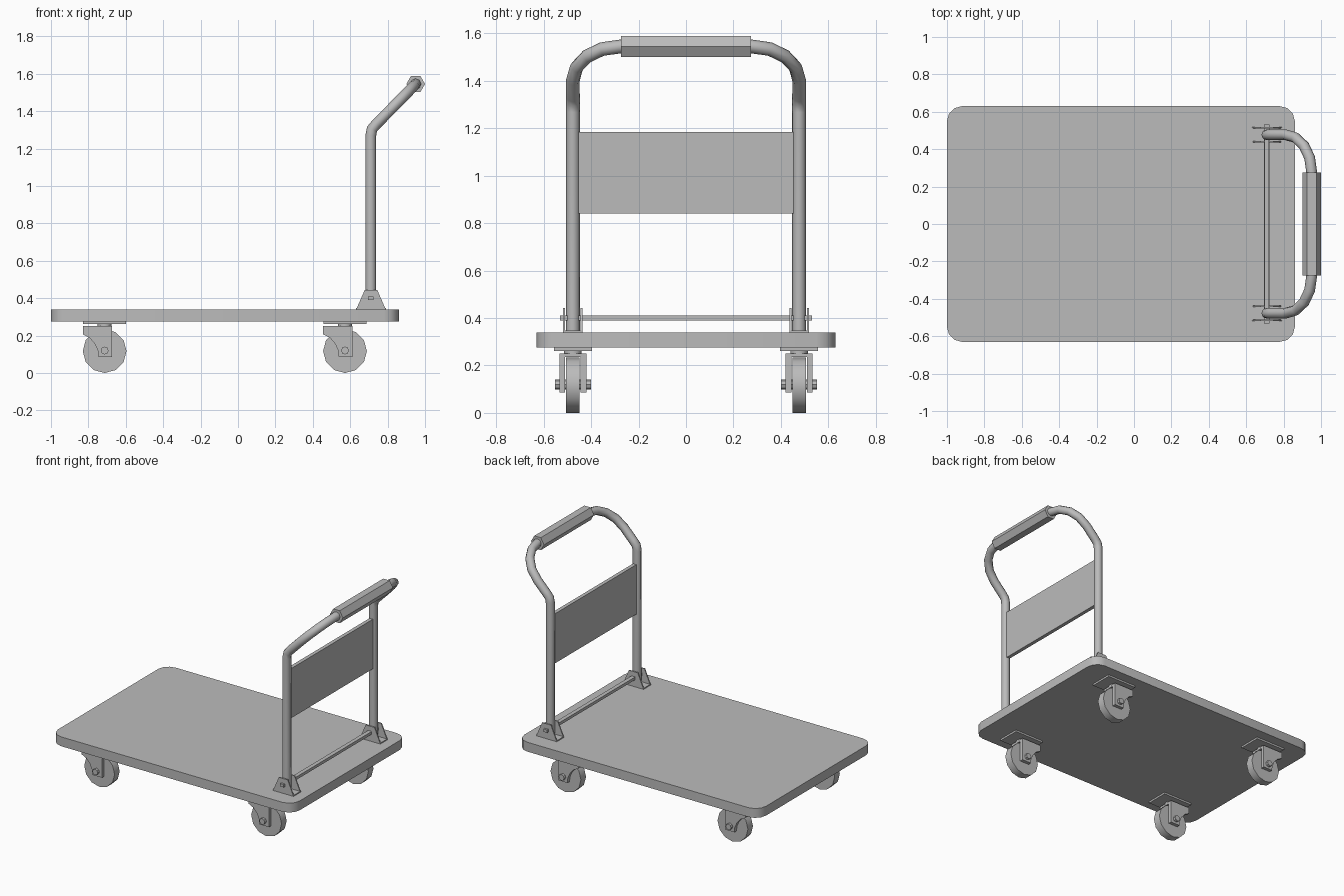
import bpy
import bmesh
from math import sin, cos, pi, radians
from mathutils import Vector

cube = bpy.data.objects.get("Cube")
if cube:
    bpy.data.objects.remove(cube, do_unlink=True)

grey = bpy.data.materials.new("plain grey")
grey.use_nodes = True
grey.diffuse_color = (0.5, 0.5, 0.5, 1)
grey.node_tree.nodes["Principled BSDF"].inputs["Base Color"].default_value = (0.5, 0.5, 0.5, 1)


def add(name, data, smooth=None):
    data.materials.append(grey)
    obj = bpy.data.objects.new(name, data)
    bpy.context.collection.objects.link(obj)
    if smooth:
        bpy.ops.object.select_all(action='DESELECT')
        obj.select_set(True)
        bpy.context.view_layer.objects.active = obj
        bpy.ops.object.shade_smooth_by_angle(angle=radians(smooth))
    return obj


def prism(name, outline, axis, lo, hi, smooth=None):
    """Extrude a closed outline: (x, z) along Y or (x, y) along Z."""
    bm = bmesh.new()
    place = (lambda a, b: (a, lo, b)) if axis == 'Y' else (lambda a, b: (a, b, lo))
    face = bm.faces.new([bm.verts.new(place(a, b)) for a, b in outline])
    ext = bmesh.ops.extrude_face_region(bm, geom=[face])
    shift = Vector((0, hi - lo, 0)) if axis == 'Y' else Vector((0, 0, hi - lo))
    bmesh.ops.translate(bm, vec=shift, verts=[g for g in ext['geom'] if isinstance(g, bmesh.types.BMVert)])
    bmesh.ops.recalc_face_normals(bm, faces=bm.faces)
    mesh = bpy.data.meshes.new(name)
    bm.to_mesh(mesh)
    bm.free()
    return add(name, mesh, smooth)


def ring(cx, cy, radius, sides):
    return [(cx + radius * cos(2 * pi * i / sides), cy + radius * sin(2 * pi * i / sides))
            for i in range(sides)]


def box(name, x0, x1, y0, y1, z0, z1):
    return prism(name, [(x0, y0), (x1, y0), (x1, y1), (x0, y1)], 'Z', z0, z1)


# Deck with rounded corners
r = 0.08
corners = [(0.86 - r, 0.63 - r), (-1 + r, 0.63 - r), (-1 + r, -0.63 + r), (0.86 - r, -0.63 + r)]
deck = [(cx + r * cos(pi / 2 * (q + k / 3)), cy + r * sin(pi / 2 * (q + k / 3)))
        for q, (cx, cy) in enumerate(corners) for k in range(4)]
prism("deck", deck, 'Z', 0.275, 0.34, 35)

# Push handle: one bent tube, arch lying in the sloped upper plane
POST_X, POST_Y, BEND_Z = 0.71, 0.477, 1.3
slope = Vector((0.24, 0, 0.245))
unit = slope.normalized()
bend = Vector((POST_X, 0, BEND_Z))
half = [Vector((POST_X, POST_Y, 0.34)), Vector((POST_X, POST_Y, 1.27)),
        Vector((POST_X + 0.007, POST_Y, 1.305)), Vector((POST_X + 0.03, POST_Y, 1.331))]
arc_r = 0.2
for k in range(5):
    a = pi / 2 * k / 4
    p = bend + unit * (slope.length - arc_r + arc_r * sin(a))
    p.y = POST_Y - arc_r + arc_r * cos(a)
    half.append(p)
path = half + [Vector((p.x, -p.y, p.z)) for p in reversed(half)]
curve = bpy.data.curves.new("handle_tube", 'CURVE')
curve.dimensions = '3D'
curve.bevel_depth = 0.029
curve.bevel_resolution = 2
curve.use_fill_caps = True
spline = curve.splines.new('POLY')
spline.points.add(len(path) - 1)
for point, p in zip(spline.points, path):
    point.co = (*p, 1)
    point.radius = 1
spline.use_smooth = True
add("handle_tube", curve)

# Hexagonal grip and sign panel
prism("handle_grip", ring(0.95, 1.545, 0.05, 6), 'Y', -0.275, 0.275)
box("handle_panel", POST_X - 0.013, POST_X + 0.013, -0.455, 0.455, 0.84, 1.185)

# Hinge rod through both brackets
box("hinge_rod", POST_X - 0.014, POST_X + 0.014, -0.532, 0.532, 0.39, 0.41)

# Hinge brackets: base plate with two tapered cheeks
cheek = [(0.632, 0.34), (0.79, 0.34), (0.745, 0.443), (0.677, 0.443)]
for side, label in ((1, "left"), (-1, "right")):
    y = side * POST_Y
    box(f"hinge_base_{label}", 0.632, 0.79, y - 0.04, y + 0.04, 0.338, 0.347)
    for s, part in ((1, "a"), (-1, "b")):
        c = y + s * 0.037
        prism(f"hinge_cheek_{label}_{part}", cheek, 'Y', c - 0.004, c + 0.004)

# Casters: plate, swivel neck, fork with curved cheeks, wheel and axle
WHEEL_Z = 0.117
fork = [(-0.117, 0.25), (0.04, 0.25), (0.04, 0.085), (-0.033, 0.085), (-0.036, 0.118),
        (-0.052, 0.155), (-0.08, 0.188), (-0.117, 0.207)]
for x, end in ((-0.713, "tail"), (0.572, "handle")):
    for side, label in ((1, "left"), (-1, "right")):
        y, tag = side * POST_Y, f"{end}_{label}"
        box("caster_plate_" + tag, x - 0.115, x + 0.115, y - 0.08, y + 0.08, 0.262, 0.276)
        prism("caster_neck_" + tag, ring(x, y, 0.037, 12), 'Z', 0.245, 0.265, 35)
        box("fork_crown_" + tag, x - 0.117, x + 0.04, y - 0.057, y + 0.057, 0.236, 0.25)
        for s, part in ((1, "a"), (-1, "b")):
            c = y + s * 0.045
            prism(f"fork_cheek_{tag}_{part}", [(x + a, b) for a, b in fork], 'Y', c - 0.012, c + 0.012, 25)
        prism("wheel_" + tag, ring(x, WHEEL_Z, 0.117, 12), 'Y', y - 0.028, y + 0.028, 35)
        prism("axle_" + tag, ring(x, WHEEL_Z + 0.003, 0.021, 8), 'Y', y - 0.076, y + 0.076)
